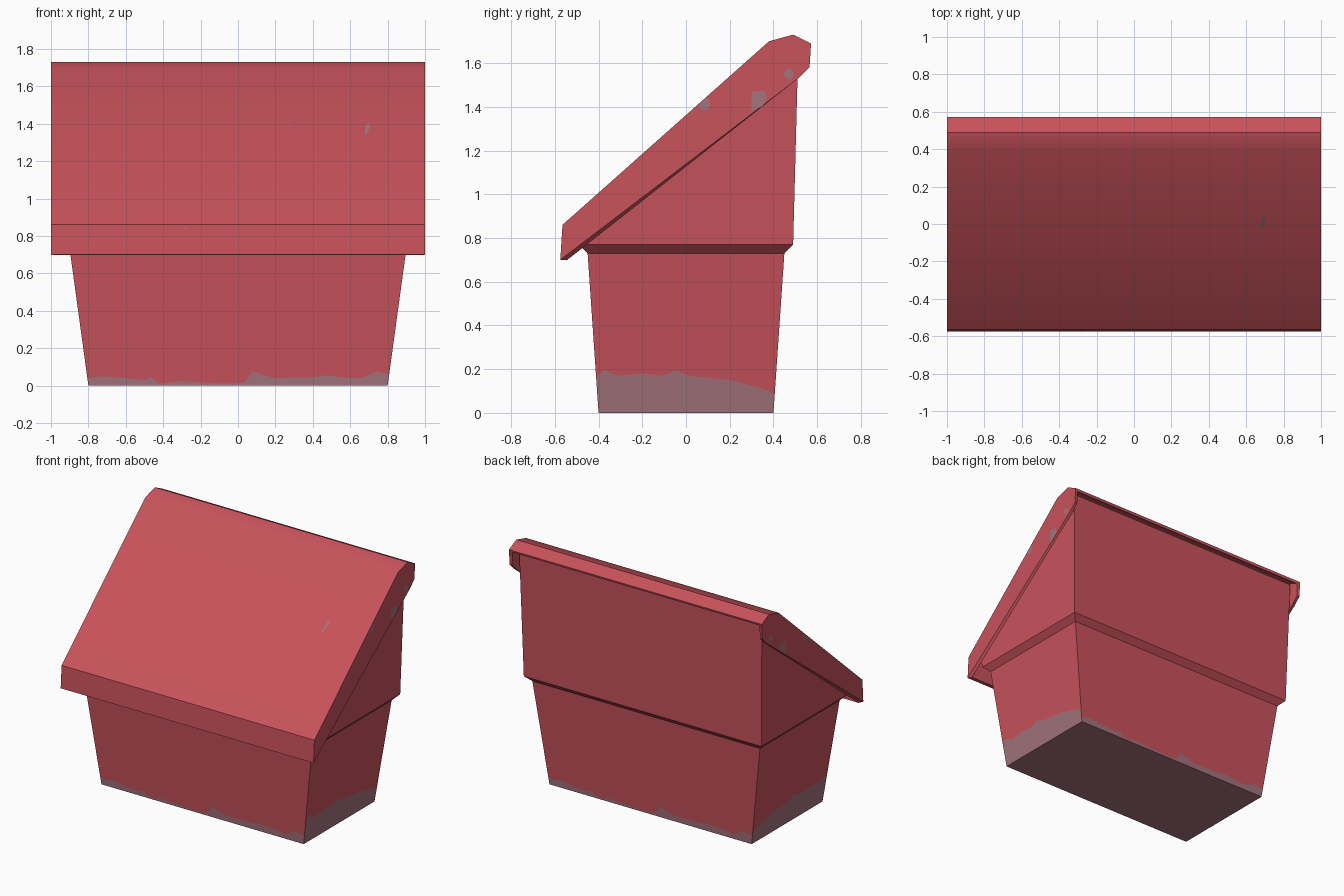
import bpy, bmesh, math
from mathutils import Vector

if "Cube" in bpy.data.objects:
    bpy.data.objects.remove(bpy.data.objects["Cube"])


def material(name, rgb):
    m = bpy.data.materials.new(name)
    m.diffuse_color = (*rgb, 1)
    m.use_nodes = True
    m.node_tree.nodes["Principled BSDF"].inputs["Base Color"].default_value = m.diffuse_color
    return m


RED = material("faded red", (0.58, 0.085, 0.105))
DIRT = material("dusty mauve", (0.37, 0.175, 0.205))


def make_object(name, bm, mats):
    me = bpy.data.meshes.new(name)
    bm.to_mesh(me)
    bm.free()
    for m in mats:
        me.materials.append(m)
    ob = bpy.data.objects.new(name, me)
    bpy.context.collection.objects.link(ob)
    return ob


def add_face(bm, pts, mat=0):
    f = bm.faces.new([bm.verts.new(p) for p in pts])
    f.material_index = mat


def ring(x, yf, zf, yb, zb):
    return [Vector(p) for p in ((-x, yf, zf), (x, yf, zf), (x, yb, zb), (-x, yb, zb))]


# Body: tapered tub, flared lip, sloping upper part
rings = [ring(0.80, -0.40, 0, 0.40, 0),
         ring(0.90, -0.45, 0.73, 0.45, 0.73),
         ring(0.94, -0.49, 0.77, 0.49, 0.77),
         ring(0.96, -0.493, 0.86, 0.514, 1.68)]

# Height of the grime line along each lower wall (fraction along wall, height)
long_wall = [(0, .04), (.05, .05), (.19, .03), (.21, .045), (.24, .01), (.31, .025),
             (.44, .01), (.52, .015), (.55, .075), (.62, .04), (.75, .045), (.79, .055),
             (.87, .04), (.91, .04), (.955, .075), (1, .06)]
end_wall = [(0, .165), (.05, .195), (.12, .17), (.25, .18), (.37, .17), (.45, .195),
            (.51, .17), (.62, .16), (.75, .15), (.84, .13), (.94, .11), (1, .085)]
mirrored_end = [(1 - t, h) for t, h in reversed(end_wall)]

bm = bmesh.new()
for i, grime in enumerate((long_wall, end_wall, long_wall, mirrored_end)):
    j = (i + 1) % 4
    low = lambda t: rings[0][i].lerp(rings[0][j], t)
    high = lambda t: rings[1][i].lerp(rings[1][j], t)
    for (t0, h0), (t1, h1) in zip(grime, grime[1:]):
        m0, m1 = low(t0).lerp(high(t0), h0 / .73), low(t1).lerp(high(t1), h1 / .73)
        add_face(bm, (low(t0), low(t1), m1, m0), 1)
        add_face(bm, (m0, m1, high(t1), high(t0)), 0)
    for a, b in zip(rings[1:], rings[2:]):
        add_face(bm, (a[i], a[j], b[j], b[i]))
add_face(bm, reversed(rings[0]), 1)
add_face(bm, rings[3])
bmesh.ops.remove_doubles(bm, verts=bm.verts, dist=1e-5)
make_object("bin_body", bm, (RED, DIRT))

# Lid: hollow hood, open underneath and at the back
roof = [(-.575, .70), (-.565, .86), (.38, 1.70), (.49, 1.73), (.572, 1.69)]
cheek = roof + [(.565, 1.58), (.513, 1.53)]
bm = bmesh.new()
for (y0, z0), (y1, z1) in zip(roof, roof[1:]):
    add_face(bm, ((-1, y0, z0), (1, y0, z0), (1, y1, z1), (-1, y1, z1)))
add_face(bm, [(1, y, z) for y, z in reversed(cheek)])
add_face(bm, [(-1, y, z) for y, z in cheek])
bmesh.ops.remove_doubles(bm, verts=bm.verts, dist=1e-5)
lid = make_object("lid", bm, (RED,))
mod = lid.modifiers.new("thickness", 'SOLIDIFY')
mod.thickness = 0.02
mod.offset = -1
mod.use_even_offset = True
bpy.context.view_layer.objects.active = lid
lid.select_set(True)
bpy.ops.object.modifier_apply(modifier=mod.name)
bpy.ops.object.shade_smooth_by_angle(angle=math.radians(40))

# Scuff marks on the lid ends
scuffs = [[(.055, 1.40), (.09, 1.442), (.11, 1.43), (.105, 1.39), (.08, 1.385)],
          [(.30, 1.38), (.30, 1.47), (.36, 1.475), (.37, 1.44), (.35, 1.40)],
          [(.445, 1.55), (.46, 1.573), (.48, 1.573), (.495, 1.55), (.48, 1.525), (.46, 1.53)]]
bm = bmesh.new()
for s in scuffs:
    add_face(bm, [(1.001, y, z) for y, z in reversed(s)])
    add_face(bm, [(-1.001, y, z) for y, z in s])
make_object("lid_end_scuffs", bm, (DIRT,))

# Scuff marks on the lid slope, given as (x, z)
slope_scuffs = [[(.675, 1.34), (.69, 1.345), (.705, 1.385), (.70, 1.40), (.685, 1.395), (.68, 1.37)],
                [(.265, 1.39), (.275, 1.385), (.275, 1.395)],
                [(-.295, .845), (-.275, .84), (-.27, .85)]]
bm = bmesh.new()
for s in slope_scuffs[:2]:
    add_face(bm, [(x, -.565 + (z - .86) * .945 / .84 - .002, z + .002) for x, z in s])
add_face(bm, [(x, -.565 - (.86 - z) / 16 - .002, z) for x, z in slope_scuffs[2]])
make_object("lid_slope_scuffs", bm, (DIRT,))
